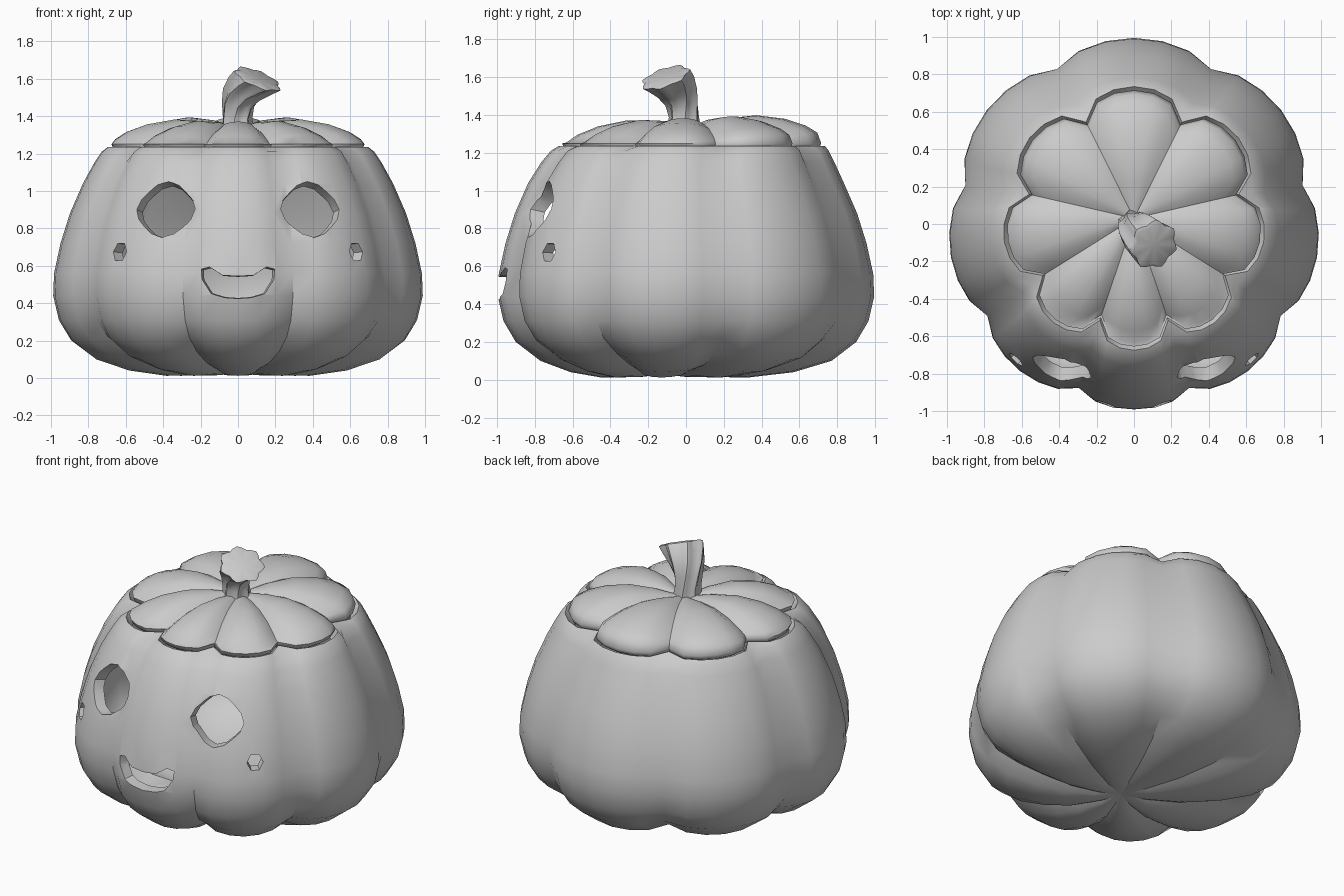
import bpy, bmesh
from math import sin, cos, pi, sqrt, radians
from mathutils import Vector

cube = bpy.data.objects.get("Cube")
if cube:
    bpy.data.objects.remove(cube, do_unlink=True)

GREY = (0.6, 0.6, 0.6, 1)
mat = bpy.data.materials.new("plain grey")
mat.use_nodes = True
mat.diffuse_color = GREY
mat.node_tree.nodes["Principled BSDF"].inputs["Base Color"].default_value = GREY

LOBES, STEPS = 8, 6
COLS = LOBES * STEPS


def loft(name, rings, start=None, end=None):
    """Skin closed rings of points; start and end are optional pole points."""
    bm = bmesh.new()
    rows = [[bm.verts.new(p) for p in ring] for ring in rings]
    n = len(rows[0])
    for a, b in zip(rows, rows[1:]):
        for i in range(n):
            j = (i + 1) % n
            bm.faces.new((a[i], a[j], b[j], b[i]))
    for pole, row, flip in ((start, rows[0], True), (end, rows[-1], False)):
        if pole is not None:
            v = bm.verts.new(pole)
            for i in range(n):
                tri = (row[i], row[(i + 1) % n], v)
                bm.faces.new(tri[::-1] if flip else tri)
    me = bpy.data.meshes.new(name)
    bm.to_mesh(me)
    bm.free()
    ob = bpy.data.objects.new(name, me)
    bpy.context.collection.objects.link(ob)
    me.materials.append(mat)
    return ob


def smooth(ob, angle):
    bpy.ops.object.select_all(action="DESELECT")
    ob.select_set(True)
    bpy.context.view_layer.objects.active = ob
    bpy.ops.object.shade_smooth_by_angle(angle=radians(angle))


def lobe(i, power):
    """0 in the creases, 1 on the crest of each lobe."""
    return abs(cos(pi * i / STEPS)) ** power if i % STEPS != STEPS // 2 else 0.0


def unit(i, shift=0.18):
    """Unit circle point seen from a pole shifted to the front."""
    a = pi / 2 + 2 * pi * i / COLS
    dx, dy = cos(a), sin(a)
    t = shift * dy + sqrt((shift * dy) ** 2 + 1 - shift ** 2)
    return dx * t, dy * t - shift


def ring(base, bulge, z, cy=0.0, power=0.6, crease_z=0.0, tilt=0.0):
    pts = []
    for i in range(COLS):
        x, y = unit(i)
        r = base + bulge * lobe(i, power)
        h = z + crease_z * (1 - lobe(i, 0.7)) + tilt * y * r
        pts.append((x * r, y * r + cy, h))
    return pts


# Hollow body: crease radius, lobe bulge, height, y shift, crease lift
body_rows = [
    (0.15, 0.02, 0.015, -0.10, 0.015), (0.34, 0.05, 0.012, -0.06, 0.03),
    (0.52, 0.07, 0.04, -0.02, 0.04), (0.69, 0.08, 0.10, 0, 0.04),
    (0.82, 0.08, 0.20, 0, 0.02), (0.89, 0.075, 0.31, 0, 0),
    (0.925, 0.07, 0.44, 0, 0), (0.925, 0.065, 0.56, 0, 0),
    (0.895, 0.06, 0.72, 0, 0), (0.845, 0.06, 0.88, 0, 0),
    (0.775, 0.06, 1.04, 0, 0), (0.71, 0.065, 1.15, 0.01, 0),
    (0.65, 0.085, 1.21, 0.02, 0), (0.575, 0.13, 1.235, 0.03, 0),
]
body = loft("pumpkin_body",
            [ring(r, b, z, cy, 0.6 if z < 1.2 else 0.45, c)
             for r, b, z, cy, c in body_rows], start=(0, -0.12, 0.03))
shell = body.modifiers.new("wall", "SOLIDIFY")
shell.thickness = 0.07
shell.offset = -1


# Face openings: flared prisms pushed through the wall
def cutter(name, outline, origin, axis, flare):
    n = Vector(axis).normalized()
    side = Vector((0, 0, 1)).cross(n).normalized()
    up = n.cross(side)
    o = Vector(origin)
    rings = [[o + n * d + (side * u + up * v) * s for u, v in outline]
             for d, s in ((-0.22, 1 - flare), (0.22, 1 + flare))]
    ob = loft(name, rings, o - n * 0.22, o + n * 0.22)
    ob.hide_render = True
    ob.hide_viewport = True
    ob.display_type = "WIRE"
    cut = body.modifiers.new(name, "BOOLEAN")
    cut.object = ob
    cut.operation = "DIFFERENCE"
    cut.solver = "EXACT"
    return ob


def scallop(rx, rz, n, wave):
    return [(rx * (1 + wave * cos(4 * a)) * cos(a), rz * (1 + wave * cos(4 * a)) * sin(a))
            for a in (2 * pi * k / n for k in range(n))]


cutters = []
for s, word in ((1, "left"), (-1, "right")):
    cutters.append(cutter(word + "_eye_cutter", scallop(0.158, 0.15, 16, 0.06),
                          (s * 0.39, -0.78, 0.905), (s * 0.3, -0.9, 0.22), 0.2))
    cutters.append(cutter(word + "_cheek_cutter", scallop(0.05, 0.055, 6, 0),
                          (s * 0.645, -0.74, 0.675), (s * 0.65, -0.75, 0.05), 0.2))
half = [(0, 0.035), (0.08, 0.04), (0.15, 0.085), (0.195, 0.075), (0.19, 0.02),
        (0.14, -0.055), (0.07, -0.075)]
smile = half + [(0, -0.08)] + [(-u, v) for u, v in half[:0:-1]]
cutters.append(cutter("mouth_cutter", smile[::-1], (0, -0.94, 0.507), (0, -1, 0.02), 0.2))

# Apply the cuts so the finished wall can be shaded
deps = bpy.context.evaluated_depsgraph_get()
finished = bpy.data.meshes.new_from_object(body.evaluated_get(deps))
body.modifiers.clear()
body.data = finished
for c in cutters:
    bpy.data.objects.remove(c, do_unlink=True)
smooth(body, 40)

# Lid: outline scale, height, crease drop
lid_rows = [(0.93, 1.20, 0), (0.985, 1.225, 0), (1.0, 1.25, 0), (0.97, 1.28, -0.015),
            (0.88, 1.32, -0.03), (0.72, 1.36, -0.035), (0.5, 1.385, -0.035),
            (0.28, 1.375, -0.025), (0.1, 1.35, -0.01)]
lid = loft("lid", [ring(0.56 * f, 0.125 * f, z, 0.03, 0.45, c, 0.04 if z > 1.26 else 0)
                   for f, z, c in lid_rows],
           start=(0, 0, 1.2), end=(0, 0.02, 1.34))
smooth(lid, 50)

# Stem: ridged, twisting and leaning forward to its left
path = [((0, -0.01, 1.31), 0.085, 0), ((-0.005, -0.01, 1.39), 0.075, 0.1),
        ((0.0, -0.02, 1.46), 0.082, 0.35), ((0.025, -0.045, 1.52), 0.1, 0.65),
        ((0.07, -0.08, 1.57), 0.118, 0.9), ((0.105, -0.11, 1.598), 0.128, 1.0),
        ((0.11, -0.115, 1.604), 0.112, 1.0)]
stem_rings = []
for centre, radius, lean in path:
    n = Vector((0.42 * lean, -0.36 * lean, 1)).normalized()
    side = Vector((0, 1, 0)).cross(n).normalized()
    up = n.cross(side)
    stem_rings.append([])
    for k in range(28):
        a = 2 * pi * k / 28
        r = radius * (1 + 0.09 * cos(7 * a))
        t = a + lean * 0.7
        stem_rings[-1].append(Vector(centre) + (side * cos(t) + up * sin(t)) * r)
stem = loft("stem", stem_rings, end=(0.106, -0.111, 1.596))
smooth(stem, 45)
